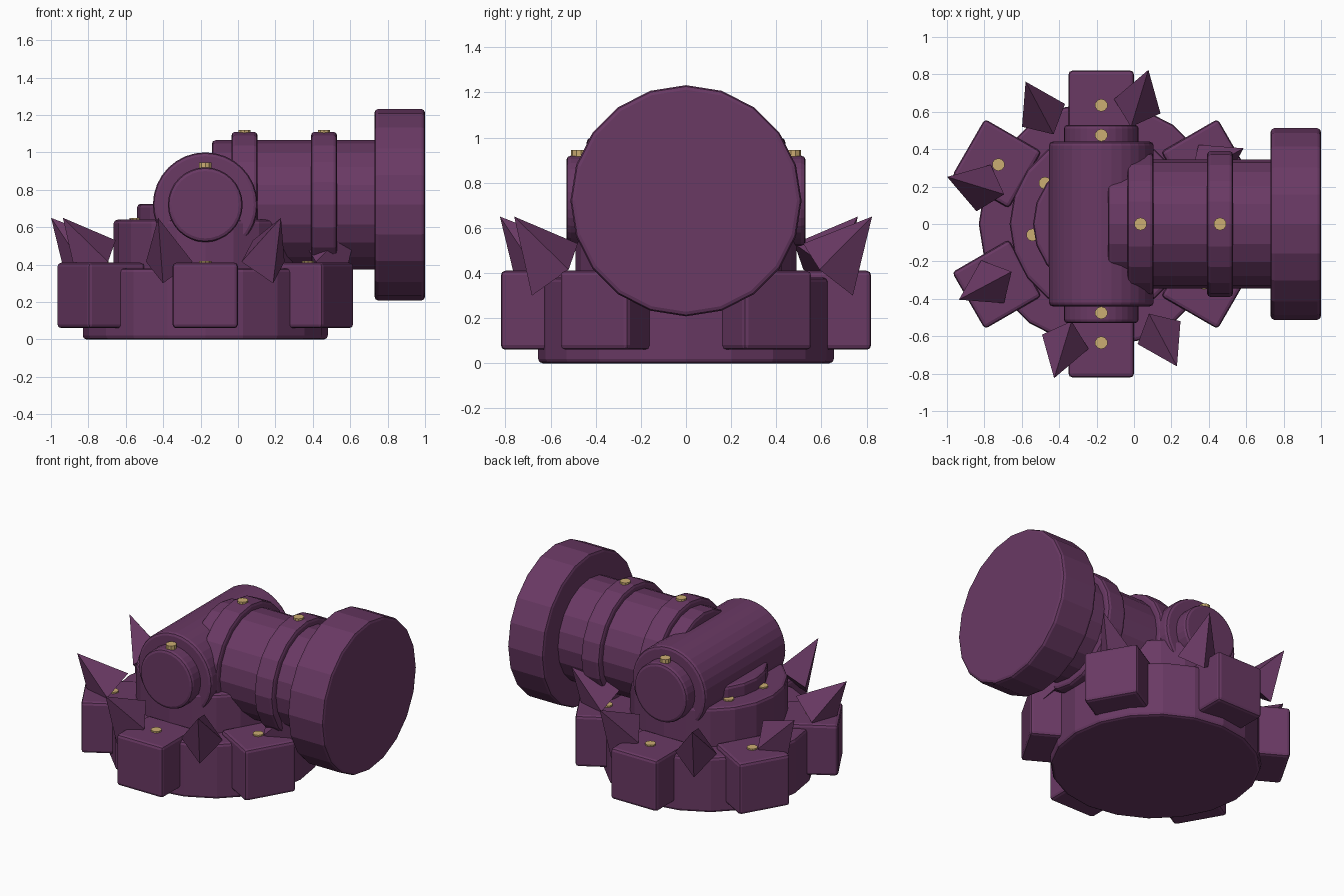
import bpy, bmesh, math
from mathutils import Matrix, Vector

if "Cube" in bpy.data.objects:
    bpy.data.objects.remove(bpy.data.objects["Cube"])

CX = -0.175   # turret axis
AZ = 0.72     # height of the barrel axes


def material(name, rgb):
    m = bpy.data.materials.new(name)
    m.diffuse_color = (*rgb, 1)
    m.use_nodes = True
    m.node_tree.nodes["Principled BSDF"].inputs["Base Color"].default_value = m.diffuse_color
    return m


purple = material("dark_purple", (0.142, 0.041, 0.127))
gold = material("pale_gold", (0.60, 0.42, 0.17))


def finish(name, bm, mat, bevel=0.0):
    bmesh.ops.recalc_face_normals(bm, faces=bm.faces)
    me = bpy.data.meshes.new(name)
    bm.to_mesh(me)
    bm.free()
    me.materials.append(mat)
    ob = bpy.data.objects.new(name, me)
    bpy.context.collection.objects.link(ob)
    if bevel:
        mod = ob.modifiers.new("bevel", 'BEVEL')
        mod.width = bevel
        mod.segments = 2
        mod.limit_method = 'ANGLE'
        mod.angle_limit = math.radians(40)
    return ob


def cylinder(name, start, end, r, mat=purple, sides=20, bevel=0.02):
    """Closed cylinder between two points."""
    a, b = Vector(start), Vector(end)
    d = b - a
    rot = Matrix.Identity(4)
    if abs(d.x) > 1e-6:
        rot = Matrix.Rotation(math.pi / 2, 4, 'Y')
    elif abs(d.y) > 1e-6:
        rot = Matrix.Rotation(math.pi / 2, 4, 'X')
    bm = bmesh.new()
    bmesh.ops.create_cone(bm, cap_ends=True, segments=sides, radius1=r, radius2=r,
                          depth=d.length, matrix=Matrix.Translation((a + b) / 2) @ rot)
    return finish(name, bm, mat, bevel)


def rivet(name, x, y, z, h=0.01):
    cylinder(name, (x, y, z - 0.02), (x, y, z + h), 0.034, gold, 10, 0)


def polar(r, deg):
    t = math.radians(deg)
    return CX + r * math.cos(t), r * math.sin(t)


# stepped round base
cylinder("base_disc", (CX, 0, 0), (CX, 0, 0.38), 0.655)
cylinder("upper_disc", (CX, 0, 0.30), (CX, 0, 0.64), 0.49)
cylinder("top_disc", (CX, 0, 0.55), (CX, 0, 0.725), 0.365)
for i in range(8):
    rivet("disc_rivet", *polar(0.372, 9 + 45 * i), 0.64)

# six blocks around the base, each with a rivet
for i in range(6):
    ang = 30 + 60 * i
    x, y = polar(0.645, ang)
    bm = bmesh.new()
    bmesh.ops.create_cube(bm, size=0.35, matrix=Matrix.Translation((x, y, 0.235))
                          @ Matrix.Rotation(math.radians(ang), 4, 'Z'))
    finish("base_block", bm, purple, 0.02)
    rivet("block_rivet", *polar(0.635, ang), 0.41)

# eight spikes leaning outward: (radial, tangential, height)
spike = [(0.773, 0, 0.30), (0.658, 0.13, 0.415), (0.543, 0, 0.53),
         (0.658, -0.13, 0.415), (0.862, 0, 0.65)]
for i in range(8):
    m = Matrix.Translation((CX, 0, 0)) @ Matrix.Rotation(math.radians(28 + 45 * i), 4, 'Z')
    bm = bmesh.new()
    v = [bm.verts.new(m @ Vector(p)) for p in spike]
    bm.faces.new(v[:4])
    for k in range(4):
        bm.faces.new((v[k], v[(k + 1) % 4], v[4]))
    finish("spike", bm, purple)

# cross drum with narrower end caps
cylinder("cross_drum", (CX, -0.44, AZ), (CX, 0.44, AZ), 0.28, sides=32)
cylinder("drum_caps", (CX, -0.53, AZ), (CX, 0.53, AZ), 0.20, sides=32)
for s in (-1, 1):
    rivet("cap_rivet", CX, s * 0.475, 0.92, 0.025)

# cannon barrel, bands and muzzle
cylinder("cannon_barrel", (-0.14, 0, AZ), (0.80, 0, AZ), 0.345)
for x0, x1 in ((-0.035, 0.105), (0.39, 0.53)):
    cylinder("barrel_band", (x0, 0, AZ), (x1, 0, AZ), 0.39)
    rivet("band_rivet", (x0 + x1) / 2, 0, 1.11)
cylinder("muzzle", (0.73, 0, AZ), (1.0, 0, AZ), 0.512)
